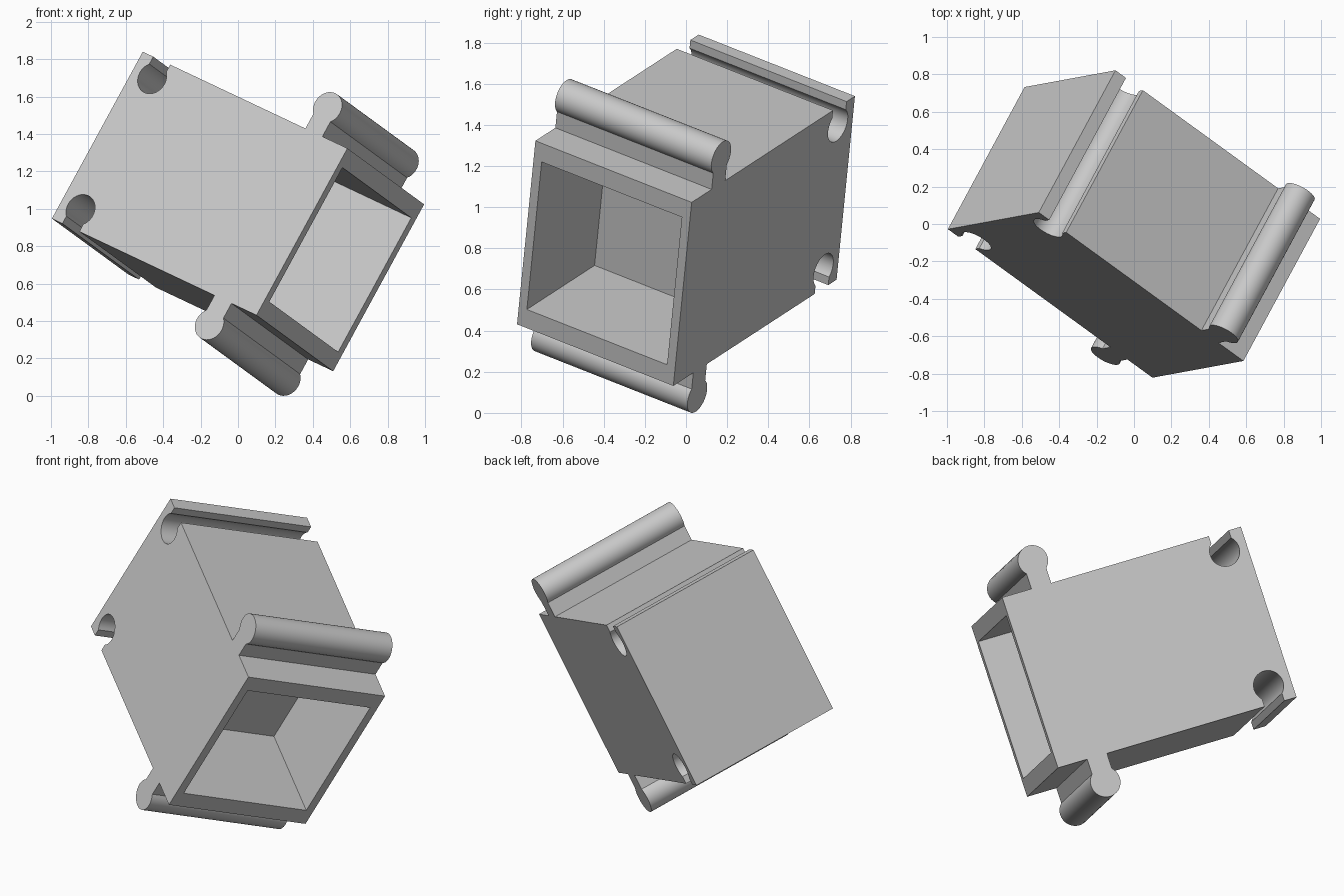
import bpy, bmesh
from math import radians, sin, cos
from mathutils import Matrix, Vector

if "Cube" in bpy.data.objects:
    bpy.data.objects.remove(bpy.data.objects["Cube"], do_unlink=True)

LENGTH, HALF, DEPTH = 1.447, 0.51, 0.914   # box size along, across and through
RADIUS, GAP = 0.087, 0.06                  # round joint radius, half neck width
SLOT, KNOB = 0.134, 1.21                   # joint positions along the box
WALL_SIDE, WALL_THIN, POCKET = 0.1, 0.047, 0.6

grey = bpy.data.materials.new("light_grey")
grey.use_nodes = True
grey.diffuse_color = (0.58, 0.58, 0.58, 1)
grey.node_tree.nodes["Principled BSDF"].inputs["Base Color"].default_value = grey.diffuse_color


def arc(cx, cy, start, end, steps=28):
    angles = [radians(start + (end - start) * i / steps) for i in range(steps + 1)]
    return [(cx + RADIUS * cos(a), cy + RADIUS * sin(a)) for a in angles]


def prism(name, outline, z_top, z_bottom):
    bm = bmesh.new()
    face = bm.faces.new([bm.verts.new((x, y, z_top)) for x, y in outline])
    ret = bmesh.ops.extrude_face_region(bm, geom=[face])
    verts = [g for g in ret["geom"] if isinstance(g, bmesh.types.BMVert)]
    bmesh.ops.translate(bm, verts=verts, vec=(0, 0, z_bottom - z_top))
    bmesh.ops.recalc_face_normals(bm, faces=bm.faces)
    mesh = bpy.data.meshes.new(name)
    bm.to_mesh(mesh)
    bm.free()
    mesh.materials.append(grey)
    obj = bpy.data.objects.new(name, mesh)
    bpy.context.collection.objects.link(obj)
    return obj


# Side profile: keyhole slot near the back, matching knob near the front
top = [(0, HALF), (SLOT - GAP, HALF)]
top += arc(SLOT, HALF - 0.108, 133.6, 406.4)
top += [(SLOT + GAP, HALF), (KNOB - GAP, HALF)]
top += arc(KNOB, HALF + 0.153, 226.4, -46.4)
top += [(KNOB + GAP, HALF), (LENGTH, HALF)]
outline = top + [(x, -y) for x, y in reversed(top)]
box = prism("interlocking_box", outline, 0, -DEPTH)

# Open pocket in the front end
inner, back = HALF - WALL_SIDE, LENGTH - POCKET
rect = [(back, -inner), (LENGTH + 0.1, -inner), (LENGTH + 0.1, inner), (back, inner)]
cutter = prism("pocket_cutter", rect, -WALL_THIN, WALL_THIN - DEPTH)
cutter.hide_render = True

bpy.ops.object.select_all(action="DESELECT")
bpy.context.view_layer.objects.active = box
box.select_set(True)
cut = box.modifiers.new("pocket", "BOOLEAN")
cut.operation, cut.solver, cut.object = "DIFFERENCE", "EXACT", cutter
bpy.ops.object.modifier_apply(modifier=cut.name)
bpy.data.objects.remove(cutter, do_unlink=True)
bpy.ops.object.shade_smooth_by_angle(angle=radians(30))

# Tilted resting pose
across = Vector((0.477, 0.0876, 0.8755)).normalized()
through = Vector((0.449, 0.832, -0.328))
along = through.cross(across).normalized()
pose = Matrix((along, across, along.cross(across))).transposed().to_4x4()
box.matrix_world = Matrix.Translation((-0.757, 0.015, 1.397)) @ pose
bpy.context.view_layer.update()

# Settle on the ground, centred
pts = [box.matrix_world @ v.co for v in box.data.vertices]
low = Vector([min(p[i] for p in pts) for i in range(3)])
high = Vector([max(p[i] for p in pts) for i in range(3)])
mid = (low + high) / 2
box.matrix_world = Matrix.Translation((-mid.x, -mid.y, -low.z)) @ box.matrix_world
